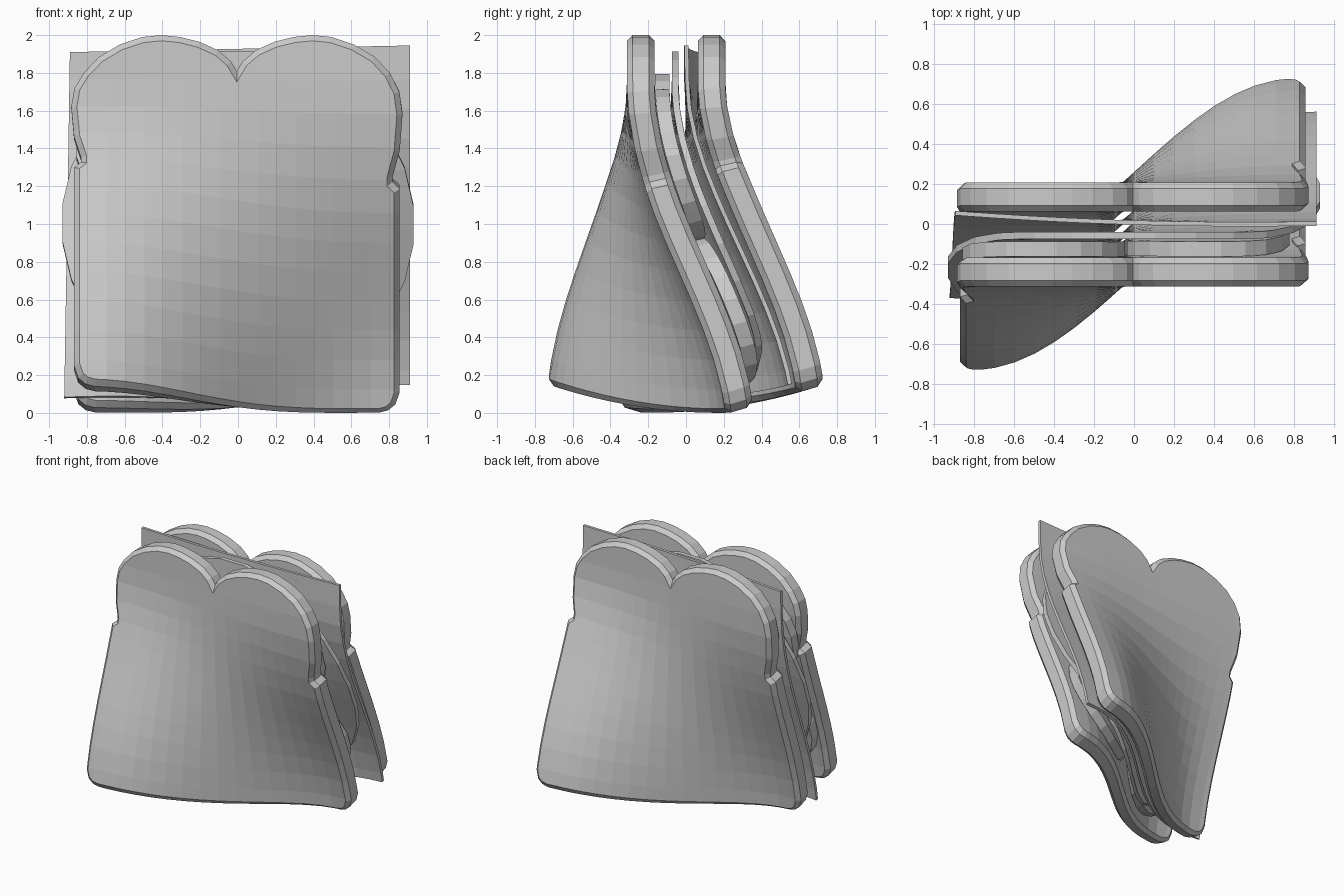
import bpy, bmesh, math

if "Cube" in bpy.data.objects:
    bpy.data.objects.remove(bpy.data.objects["Cube"])


def smooth(t):
    t = max(0, min(1, t))
    return t * t * (3 - 2 * t)


def twist(co):
    """Twist the lower part: the right side swings back, the left side forward."""
    x, y, z = co
    s = math.sin(max(-1, min(1, x / 0.8)) * math.pi / 2)
    g = smooth((1.75 - z) / 1.85) / 0.965
    h = max(0, min(1, (1.8 - z) / 0.7))
    lift = 0.04 * s * s * g
    return x, y + (0.05 + 0.46 * s) * g, z + (y + 0.05) * 0.3 * s * h + lift


def layer(name, outline, y0, y1, chamfer=0, wave=None):
    """Extruded x-z outline, optionally chamfered, sliced into a grid and twisted."""
    bm = bmesh.new()
    face = bm.faces.new([bm.verts.new((x, y0, z)) for x, z in outline])
    ext = bmesh.ops.extrude_face_region(bm, geom=[face], use_keep_orig=True)
    for v in ext["geom"]:
        if isinstance(v, bmesh.types.BMVert):
            v.co.y = y1
    bmesh.ops.recalc_face_normals(bm, faces=bm.faces[:])
    if chamfer:
        rims = [e for e in bm.edges if abs(e.verts[0].co.y - e.verts[1].co.y) < 1e-5]
        bmesh.ops.bevel(bm, geom=rims, offset=chamfer, segments=1, affect='EDGES')
    cuts = [((i * 0.1 + 0.005, 0, 0), (1, 0, 0)) for i in range(-9, 10)]
    cuts += [((0, 0, i * 0.16 + 0.003), (0, 0, 1)) for i in range(1, 12)]
    for co, no in cuts:
        bmesh.ops.bisect_plane(bm, geom=bm.verts[:] + bm.edges[:] + bm.faces[:],
                               dist=1e-5, plane_co=co, plane_no=no)
    for v in bm.verts:
        if wave:
            v.co.y += wave(v.co.x, v.co.z)
        v.co = twist(v.co)
    bmesh.ops.recalc_face_normals(bm, faces=bm.faces[:])
    me = bpy.data.meshes.new(name)
    bm.to_mesh(me)
    bm.free()
    ob = bpy.data.objects.new(name, me)
    bpy.context.collection.objects.link(ob)
    return ob


def circle(cx, cz, r, n):
    return [(cx + r * math.cos(2 * math.pi * (i + 0.5) / n),
             cz + r * math.sin(2 * math.pi * (i + 0.5) / n)) for i in range(n)]


# Bread outline: right half, then mirrored
half = [(0.03, 1.86), (0.1, 1.92), (0.2, 1.965), (0.3, 1.99), (0.4, 2.0), (0.5, 1.99),
        (0.62, 1.95), (0.73, 1.885), (0.81, 1.8), (0.86, 1.71), (0.877, 1.6),
        (0.862, 1.42), (0.825, 1.295), (0.825, 1.268), (0.862, 1.235), (0.862, 0.14),
        (0.84, 0.075), (0.8, 0.042), (0.75, 0.03)]
bread = [(0, 1.81)] + half + [(-x, z) for x, z in reversed(half)]
bread = [(x - 0.006, z) for x, z in bread]
layer("front_bread", bread, -0.312, -0.167, 0.03)
layer("back_bread", bread, 0.063, 0.208, 0.03)

# Tomato slices
for i, (cx, cz) in enumerate([(-0.45, 1.39), (0.37, 1.31), (-0.43, 0.54), (0.38, 0.53)]):
    layer(f"tomato_slice_{i + 1}", circle(cx, cz, 0.41, 20), -0.163, -0.088)

# Ham disc and gently wavy cheese sheet
layer("ham_slice", circle(0, 0.985, 0.935, 28), -0.075, -0.04)
layer("cheese_slice", [(-0.89, 1.91), (0.91, 1.945), (0.91, 0.085), (-0.92, 0.072)],
      -0.011, 0.011,
      wave=lambda x, z: 0.007 - 0.03 * x + 0.026 * x * x + 0.04 * max(0, x) * (1 - z / 2))
